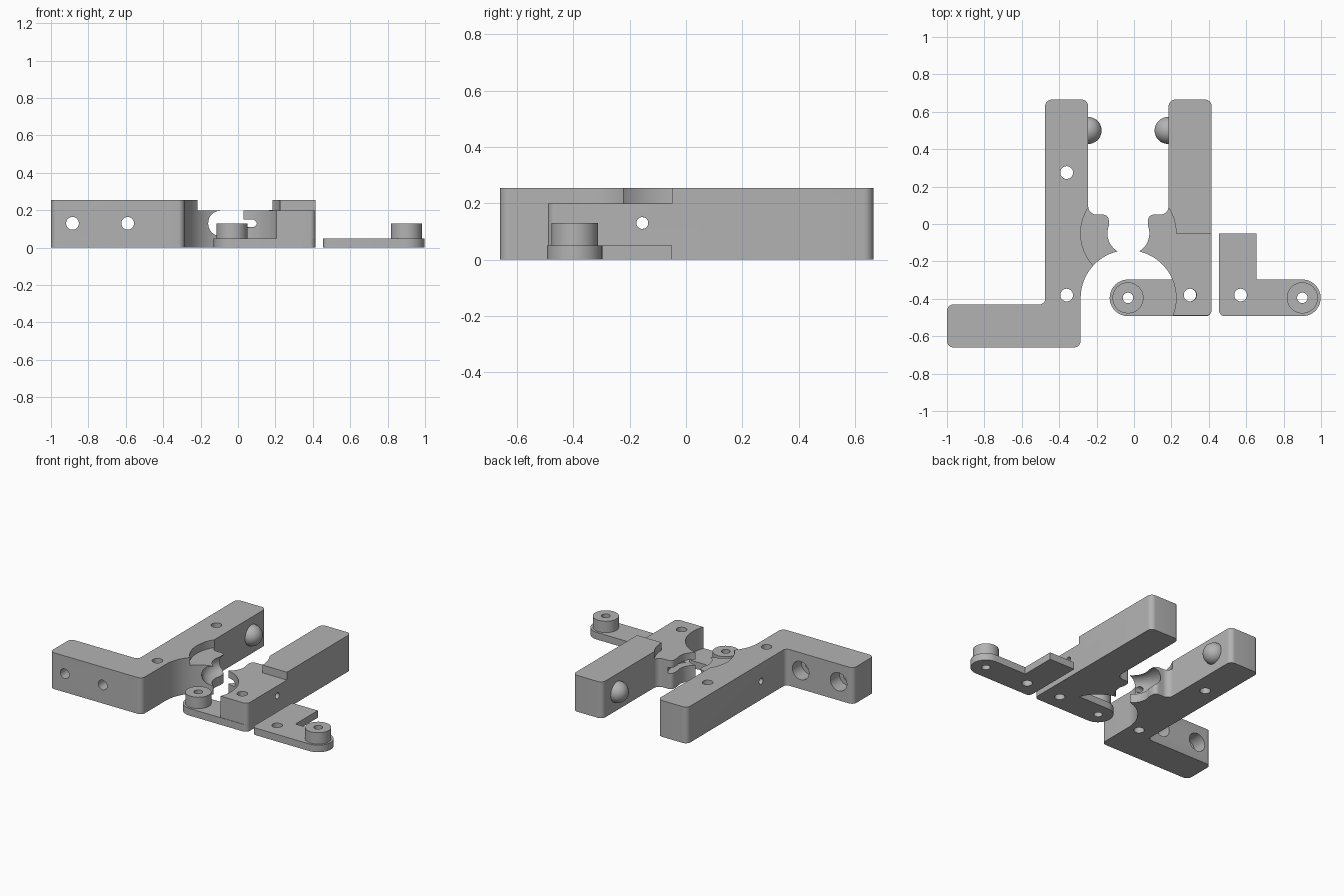
import bpy, bmesh, math
from mathutils import Vector, Matrix

cube = bpy.data.objects.get("Cube")
if cube:
    bpy.data.objects.remove(cube, do_unlink=True)

grey = bpy.data.materials.new("plain_grey")
grey.use_nodes = True
colour = (0.45, 0.45, 0.45, 1)
grey.diffuse_color = colour
grey.node_tree.nodes["Principled BSDF"].inputs["Base Color"].default_value = colour

ROLLER = (-0.03, -0.395)   # centre of the roller and its clearance
PINCH = (-0.03, -0.05)     # centre of the opening between the jaws
MID = 0.13                 # height of side holes and balls
HEIGHT = 0.255
LEDGE = 0.2
PLATE = 0.05
CLEAR = 0.255              # clearance radius


def arc(centre, r, a0, a1, n=24):
    """Sharp profile points along an arc, angles in degrees."""
    angles = [math.radians(a0 + (a1 - a0) * i / n) for i in range(n + 1)]
    return [(centre[0] + r * math.cos(a), centre[1] + r * math.sin(a), 0) for a in angles]


def rounded(corners, n=8):
    """Replace each corner (x, y, radius) with a fillet."""
    out = []
    for i, (x, y, r) in enumerate(corners):
        p = Vector((x, y))
        if r == 0:
            out.append(p)
            continue
        a = (Vector(corners[i - 1][:2]) - p).normalized()
        b = (Vector(corners[(i + 1) % len(corners)][:2]) - p).normalized()
        half = a.angle(b) / 2
        c = p + (a + b).normalized() * r / math.sin(half)
        start = p + a * r / math.tan(half) - c
        end = p + b * r / math.tan(half) - c
        sweep = math.atan2(start.x * end.y - start.y * end.x, start.dot(end))
        out += [c + Matrix.Rotation(sweep * k / n, 2) @ start for k in range(n + 1)]
    return out


def mirror(corners, total):
    return [(total - x, y, r) for x, y, r in corners]


def extrude(name, corners, z0, z1):
    bm = bmesh.new()
    face = bm.faces.new([bm.verts.new((p.x, p.y, z0)) for p in rounded(corners)])
    top = bmesh.ops.extrude_face_region(bm, geom=[face])["geom"]
    verts = [v for v in top if isinstance(v, bmesh.types.BMVert)]
    bmesh.ops.translate(bm, verts=verts, vec=(0, 0, z1 - z0))
    bmesh.ops.recalc_face_normals(bm, faces=bm.faces)
    mesh = bpy.data.meshes.new(name)
    bm.to_mesh(mesh)
    bm.free()
    mesh.materials.append(grey)
    ob = bpy.data.objects.new(name, mesh)
    bpy.context.collection.objects.link(ob)
    return ob


def cylinder(centre, r, depth, axis="Z", sides=48):
    turn = {"X": (0, math.pi / 2, 0), "Y": (math.pi / 2, 0, 0), "Z": (0, 0, 0)}[axis]
    bpy.ops.mesh.primitive_cylinder_add(vertices=sides, radius=r, depth=depth,
                                        location=centre, rotation=turn)
    return bpy.context.object


def torus(centre, major, minor):
    bpy.ops.mesh.primitive_torus_add(major_radius=major, minor_radius=minor, location=centre,
                                     major_segments=64, minor_segments=32)
    return bpy.context.object


def combine(ob, tools, operation="DIFFERENCE"):
    for tool in tools:
        mod = ob.modifiers.new("shape", "BOOLEAN")
        mod.operation = operation
        mod.solver = "EXACT"
        mod.object = tool
        bpy.context.view_layer.objects.active = ob
        bpy.ops.object.modifier_apply(modifier=mod.name)
        bpy.data.objects.remove(tool, do_unlink=True)


def smooth(ob):
    bpy.ops.object.select_all(action="DESELECT")
    ob.select_set(True)
    bpy.context.view_layer.objects.active = ob
    bpy.ops.object.shade_smooth_by_angle(angle=math.radians(30))


def ball(name, x):
    bpy.ops.mesh.primitive_uv_sphere_add(segments=40, ring_count=20, radius=0.072,
                                         location=(x, 0.5, MID))
    ob = bpy.context.object
    ob.name = name
    ob.data.materials.append(grey)
    smooth(ob)


def recess():
    return cylinder((*PINCH, LEDGE + 0.1), CLEAR, 0.2, sides=96)


def side_hole(x):
    return cylinder((x, -0.155, MID), 0.021, 0.5, "X")


# Shared jaw edge: pinch opening, rounded tip and straight handle
jaw = arc(PINCH, 0.112, 238.3, 159.6) + [
    (-0.135, 0.05, 0.03), (-0.245, 0.05, 0.045),
    (-0.245, 0.665, 0.035), (-0.475, 0.665, 0.035)]

# Fixed arm with its sideways mounting foot
fixed = extrude("fixed_arm", arc(ROLLER, CLEAR, 180, 103.6) + jaw + [
    (-0.475, -0.43, 0.03), (-1, -0.43, 0.035),
    (-1, -0.66, 0.035), (-0.285, -0.66, 0.035)], 0, HEIGHT)
cuts = [recess(), torus((*PINCH, MID), 0.112, 0.068), side_hole(-0.36)]
cuts += [cylinder((-0.36, y, MID), 0.034, 1) for y in (0.275, -0.38)]
for x in (-0.885, -0.59):
    cuts.append(cylinder((x, -0.55, MID), 0.034, 0.5, "Y"))
    cuts.append(cylinder((x, -0.43, MID), 0.064, 0.2, "Y"))
combine(fixed, cuts)
smooth(fixed)
ball("fixed_arm_ball", -0.245)

# Moving arm, lowered at the front
moving = extrude("moving_arm", mirror(arc(ROLLER, CLEAR, 201.9, 103.6) + jaw
                                      + [(-0.475, -0.49, 0.03)], -0.06), 0, HEIGHT)
step = extrude("step_cutter", [(0, -1, 0), (1, -1, 0), (1, -0.05, 0), (0, -0.05, 0)],
               LEDGE, 0.5)
combine(moving, [recess(), step, cylinder((*PINCH, MID), 0.168, 0.04, sides=64),
                 side_hole(0.3), cylinder((0.3, -0.38, MID), 0.034, 1)])
smooth(moving)
ball("moving_arm_ball", 0.182)


# L-shaped roller plates with raised bosses
def roller_plate(name, total=None):
    end = (0.9, ROLLER[1])
    outline = [(0.455, -0.05, 0), (0.455, -0.493, 0.03)]
    outline += arc(end, 0.098, -90, 90) + [(0.655, -0.297, 0), (0.655, -0.05, 0)]
    bolt_x = 0.57
    if total is not None:
        outline = mirror(outline, total)
        end, bolt_x = (total - end[0], end[1]), total - bolt_x
    plate = extrude(name, outline, 0, PLATE)
    combine(plate, [cylinder((*end, 0.08), 0.083, 0.1)], "UNION")
    combine(plate, [cylinder((*end, MID), 0.028, 1),
                    cylinder((bolt_x, -0.38, MID), 0.034, 1)])
    smooth(plate)


roller_plate("loose_roller_plate")
roller_plate("fitted_roller_plate", 0.868)
